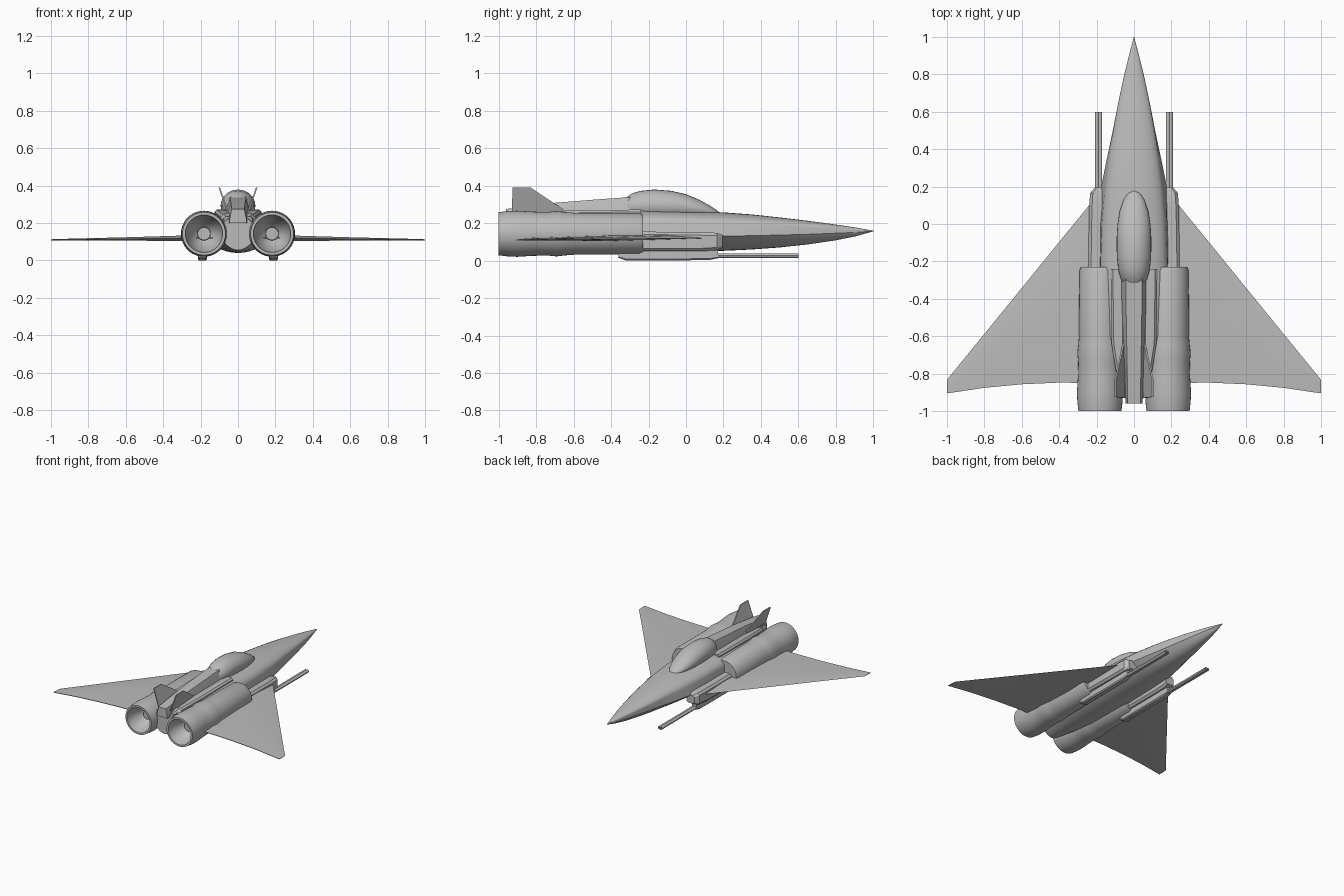
import bpy, bmesh, math
from mathutils import Vector

if "Cube" in bpy.data.objects:
    bpy.data.objects.remove(bpy.data.objects["Cube"], do_unlink=True)

grey = bpy.data.materials.new("hull grey")
grey.use_nodes = True
grey.diffuse_color = (0.5, 0.5, 0.5, 1)
grey.node_tree.nodes["Principled BSDF"].inputs["Base Color"].default_value = (0.5, 0.5, 0.5, 1)


def finish(name, bm, mirror=False, angle=30):
    bmesh.ops.remove_doubles(bm, verts=bm.verts, dist=0.0001)
    bmesh.ops.recalc_face_normals(bm, faces=bm.faces)
    mesh = bpy.data.meshes.new(name)
    bm.to_mesh(mesh)
    bm.free()
    obj = bpy.data.objects.new(name, mesh)
    bpy.context.collection.objects.link(obj)
    mesh.materials.append(grey)
    bpy.ops.object.select_all(action="DESELECT")
    obj.select_set(True)
    bpy.context.view_layer.objects.active = obj
    bpy.ops.object.shade_smooth_by_angle(angle=math.radians(angle))
    if mirror:
        obj.modifiers.new("Mirror", "MIRROR")
    return obj


def loft(name, rings, mirror=False, angle=30):
    """Skin a list of equal-length closed rings and cap both ends."""
    bm = bmesh.new()
    loops = [[bm.verts.new(p) for p in ring] for ring in rings]
    for a, b in zip(loops, loops[1:]):
        for i in range(len(a)):
            j = (i + 1) % len(a)
            bm.faces.new((a[i], a[j], b[j], b[i]))
    bm.faces.new(loops[0])
    bm.faces.new(loops[-1])
    return finish(name, bm, mirror, angle)


def lathe(name, profile, x, z, sides=40, mirror=True):
    """Spin (y, radius) points around an axis along y."""
    turns = [2 * math.pi * i / sides for i in range(sides)]
    rings = [[(x + r * math.cos(t), y, z + r * math.sin(t)) for t in turns] for y, r in profile]
    return loft(name, rings, mirror)


def box_ring(y, x0, x1, z0, z1, c):
    """Chamfered rectangle across the y axis."""
    return [(x0 + c, y, z0), (x1 - c, y, z0), (x1, y, z0 + c), (x1, y, z1 - c),
            (x1 - c, y, z1), (x0 + c, y, z1), (x0, y, z1 - c), (x0, y, z0 + c)]


# Fuselage: domed top, near-vertical sides and shallow curved belly
def hull_ring(y, wu, wl, bottom, zl, zu, top):
    n = 12
    upper = [(wu * math.cos(math.pi * i / n), y, zu + (top - zu) * math.sin(math.pi * i / n))
             for i in range(n + 1)]
    lower = []
    for i in range(n + 1):
        u = -1 + 2 * i / n
        lower.append((wl * u, y, zl - (zl - bottom) * (1 - u * u)))
    return upper + lower


stations = [
    (1.0, .001, .001, .156, .157, .158, .159),
    (.9, .027, .027, .128, .150, .165, .177),
    (.8, .052, .052, .108, .146, .171, .192),
    (.65, .084, .084, .086, .140, .180, .212),
    (.5, .111, .113, .070, .136, .187, .230),
    (.35, .135, .145, .059, .133, .191, .246),
    (.2, .155, .175, .052, .130, .194, .257),
    (0, .172, .182, .045, .125, .198, .265),
    (-.25, .180, .185, .040, .120, .200, .272),
    (-.6, .160, .170, .040, .115, .200, .268),
    (-.78, .110, .130, .044, .115, .195, .258),
    (-.93, .080, .090, .055, .115, .180, .235),
]
loft("fuselage", [hull_ring(*s) for s in stations])

# Canopy bubble
dome = [(.18, .004, .255), (.165, .032, .268), (.13, .055, .292), (.07, .076, .325),
        (0, .088, .354), (-.08, .093, .372), (-.17, .092, .379), (-.24, .085, .372),
        (-.29, .072, .358), (-.32, .055, .335)]
canopy_rings = []
for y, w, top in dome:
    turns = [2 * math.pi * i / 28 for i in range(28)]
    half = (top - .24) * .6
    canopy_rings.append([(w * math.cos(t), y, top - half + half * math.sin(t)) for t in turns])
loft("canopy", canopy_rings, angle=40)


# Spine behind the canopy, with a stepped shoulder on each side
def spine_ring(y, w_top, w_base, z_base, z_top):
    return [(-w_base, y, z_base), (w_base, y, z_base), (w_base, y, z_base + .02),
            (w_top, y, z_top), (-w_top, y, z_top), (-w_base, y, z_base + .02)]


loft("spine", [spine_ring(*s) for s in
               [(-.2, .045, .075, .22, .345), (-.45, .042, .075, .22, .328),
                (-.7, .038, .065, .21, .308), (-.96, .034, .045, .20, .275)]])
loft("engine_shoulder", [box_ring(-.24, .05, .125, .16, .272, .012),
                         box_ring(-.64, .05, .12, .16, .266, .012),
                         box_ring(-.92, .04, .075, .14, .235, .012)], mirror=True)
loft("tail_block", [box_ring(-.85, -.095, .095, .13, .25, .02),
                    box_ring(-.93, -.075, .075, .14, .22, .02)])

# Engines with recessed nozzles
lathe("engine", [(-.23, .102), (-.25, .11), (-.6, .112), (-.65, .116), (-.69, .121),
                 (-.74, .116), (-.82, .118), (-.9, .123), (-.95, .121), (-1, .115),
                 (-1, .1), (-.93, .09), (-.86, .055), (-.84, .036), (-.89, .034)], .182, .143)

# Wings: thin delta panels thinning to the tip
wing_sections = [(.1, .27, -.86, .102, .137), (.24, .1, -.85, .104, .135),
                 (.4, -.096, -.848, .105, .130), (.6, -.342, -.857, .106, .124),
                 (.8, -.588, -.876, .107, .119), (.99, -.82, -.904, .107, .114),
                 (1, -.835, -.905, .108, .112)]
wing_rings = []
for x, lead, trail, low, high in wing_sections:
    chord, mid = lead - trail, (low + high) / 2
    wing_rings.append([(x, lead, mid), (x, lead - .2 * chord, high - .002),
                       (x, lead - .5 * chord, high), (x, trail, mid + .002),
                       (x, trail, mid - .002), (x, lead - .5 * chord, low)])
loft("wing", wing_rings, mirror=True, angle=20)

# Intake fairing ahead of each engine
loft("intake_fairing", [box_ring(.195, .14, .21, .068, .135, .012),
                        box_ring(.165, .14, .235, .055, .148, .015),
                        box_ring(.08, .14, .24, .05, .15, .015),
                        box_ring(-.25, .14, .245, .05, .155, .015)], mirror=True)

# Gun pods and twin barrels
loft("gun_pod", [box_ring(.17, .17, .21, .012, .06, .005),
                 box_ring(.12, .165, .215, .002, .065, .008),
                 box_ring(-.32, .165, .215, 0, .06, .008),
                 box_ring(-.36, .17, .21, .015, .06, .005)], mirror=True)
for side, x in (("inner", .182), ("outer", .197)):
    lathe(side + "_gun_barrel", [(.14, .012), (.6, .012), (.6, .007), (.56, .007)], x, .026, 12)

# Outward-leaning tail fins
fin_outline = [(-.62, .25), (-.83, .39), (-.925, .39), (-.93, .25)]
fin_rings = []
for offset in (-.004, .004):
    fin_rings.append([(.052 + (z - .25) * .34 + offset, y, z) for y, z in fin_outline])
loft("tail_fin", fin_rings, mirror=True)
